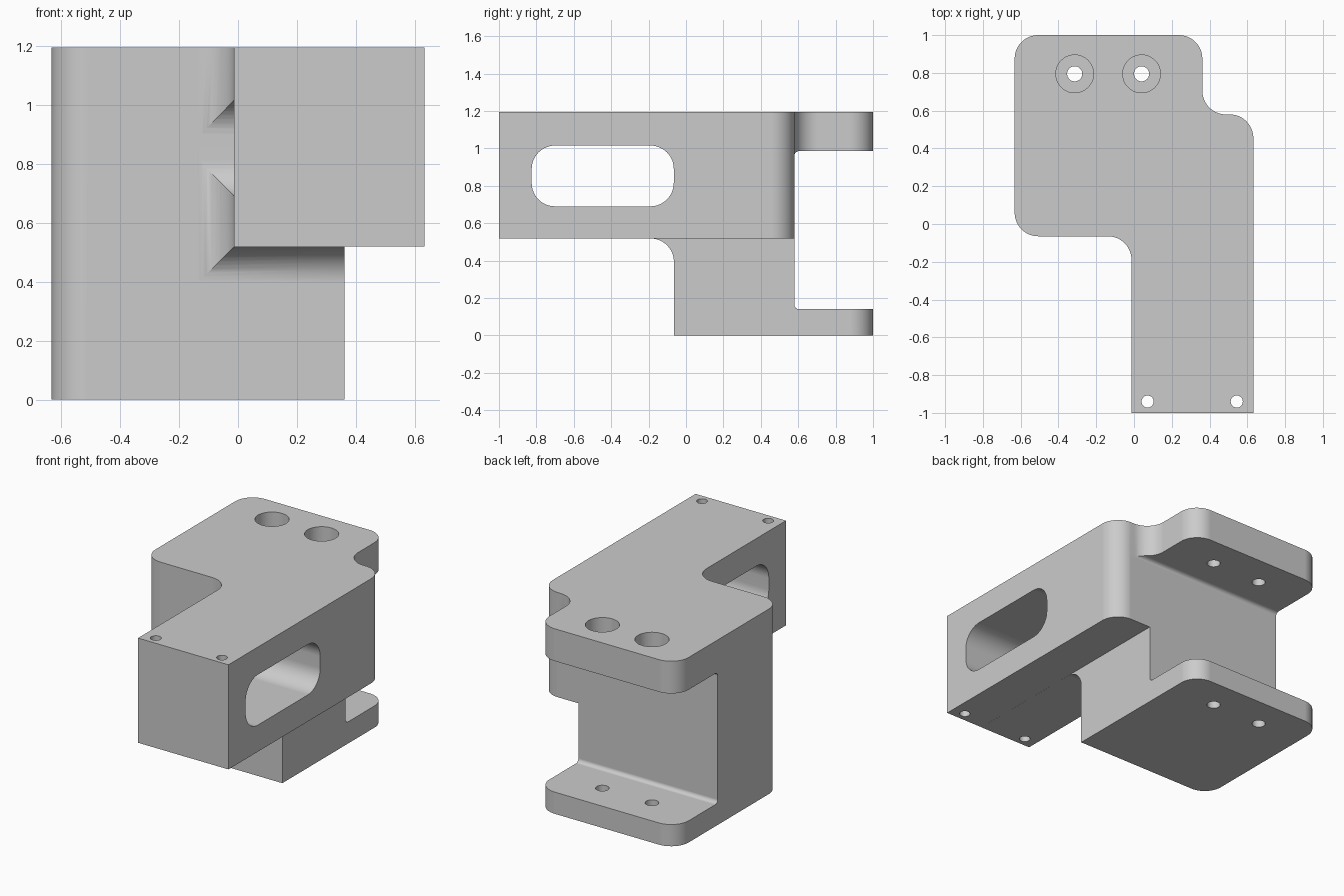
import bpy, bmesh, math
from mathutils import Vector

if "Cube" in bpy.data.objects:
    bpy.data.objects.remove(bpy.data.objects["Cube"])

grey = bpy.data.materials.new("light grey")
grey.use_nodes = True
COLOUR = (0.6, 0.6, 0.6, 1)
grey.diffuse_color = COLOUR
grey.node_tree.nodes["Principled BSDF"].inputs["Base Color"].default_value = COLOUR


def rounded(corners, steps=12):
    """Outline from (u, v, radius) corners, each rounded with a tangent arc."""
    points = []
    for i, (u, v, r) in enumerate(corners):
        p = Vector((u, v))
        if not r:
            points.append(p)
            continue
        a = (Vector(corners[i - 1][:2]) - p).normalized()
        b = (Vector(corners[(i + 1) % len(corners)][:2]) - p).normalized()
        centre = p + (a + b) * r
        for k in range(steps + 1):
            t = math.pi / 2 * k / steps
            points.append(centre - b * r * math.cos(t) - a * r * math.sin(t))
    return points


def prism(name, outline, low, high, axis):
    """Extrude a counter-clockwise outline along z (x, y) or x (y, z)."""
    bm = bmesh.new()
    place = (lambda p, h: (p.x, p.y, h)) if axis == "z" else (lambda p, h: (h, p.x, p.y))
    bottom = [bm.verts.new(place(p, low)) for p in outline]
    top = [bm.verts.new(place(p, high)) for p in outline]
    bm.faces.new(bottom[::-1])
    bm.faces.new(top)
    n = len(outline)
    for i in range(n):
        j = (i + 1) % n
        bm.faces.new((bottom[i], bottom[j], top[j], top[i]))
    bm.normal_update()
    mesh = bpy.data.meshes.new(name)
    bm.to_mesh(mesh)
    bm.free()
    mesh.materials.append(grey)
    obj = bpy.data.objects.new(name, mesh)
    bpy.context.collection.objects.link(obj)
    return obj


def circle(x, y, r, n=40):
    return [Vector((x + r * math.cos(math.tau * k / n),
                    y + r * math.sin(math.tau * k / n))) for k in range(n)]


def combine(target, tool, operation):
    mod = target.modifiers.new(operation, "BOOLEAN")
    mod.operation, mod.solver, mod.object = operation, "EXACT", tool
    bpy.context.view_layer.objects.active = target
    bpy.ops.object.modifier_apply(modifier=mod.name)
    bpy.data.objects.remove(tool)


W, INNER, STEP, FRONT, BACK, TOP, UNDER = 0.632, -0.013, 0.362, -0.065, 0.58, 1.193, 0.518
R = 0.125
GAP = 0.0004  # keeps cutter faces off the faces they would touch

# Bracket body from its plan outline
bracket = prism("bracket_body", rounded([
    (INNER, -1, 0), (W, -1, 0), (W, BACK, R), (STEP, BACK, R), (STEP, 1, R),
    (-W, 1, R), (-W, FRONT, R), (INNER, FRONT, R)]), 0, TOP, "z")

# Narrow the lower block below the arm
step_outline = rounded([(STEP - GAP, -1.2, 0), (1, -1.2, 0), (1, 1.2, 0), (STEP - GAP, 1.2, 0)])
combine(bracket, prism("lower_step", step_outline, -0.2, UNDER + GAP, "z"), "DIFFERENCE")

# Side outline: arm overhang with fillet, and the opening between the flanges
side = prism("side_outline", rounded([
    (-1.1, UNDER, 0), (FRONT + GAP, UNDER, R), (FRONT + GAP, -0.1, 0), (1.1, -0.1, 0),
    (1.1, 0.14, 0), (BACK - GAP, 0.14, 0.025), (BACK - GAP, 0.985, 0.025), (1.1, 0.985, 0),
    (1.1, 1.3, 0), (-1.1, 1.3, 0)]), -1, 1, "x")
combine(bracket, side, "INTERSECT")

# Long window through the arm
combine(bracket, prism("arm_window", rounded([
    (-0.825, 0.69, R), (FRONT - GAP, 0.69, R), (FRONT - GAP, 1.015, R), (-0.825, 1.015, R)]),
    -1, 1, "x"), "DIFFERENCE")

# Counterbored flange holes and plain arm holes
for x in (-0.314, 0.04):
    combine(bracket, prism("flange_hole", circle(x, 0.795, 0.04), -0.2, 1.4, "z"), "DIFFERENCE")
    combine(bracket, prism("counterbore", circle(x, 0.795, 0.1), 1.07, 1.4, "z"), "DIFFERENCE")
for x in (0.072, 0.544):
    combine(bracket, prism("arm_hole", circle(x, -0.94, 0.032), -0.2, 1.4, "z"), "DIFFERENCE")

# Smooth fillets, crisp edges, flat large faces
bpy.ops.object.select_all(action="DESELECT")
bracket.select_set(True)
bpy.context.view_layer.objects.active = bracket
bpy.ops.object.shade_smooth_by_angle(angle=math.radians(25))
weighted = bracket.modifiers.new("flat_faces", "WEIGHTED_NORMAL")
weighted.keep_sharp = True
